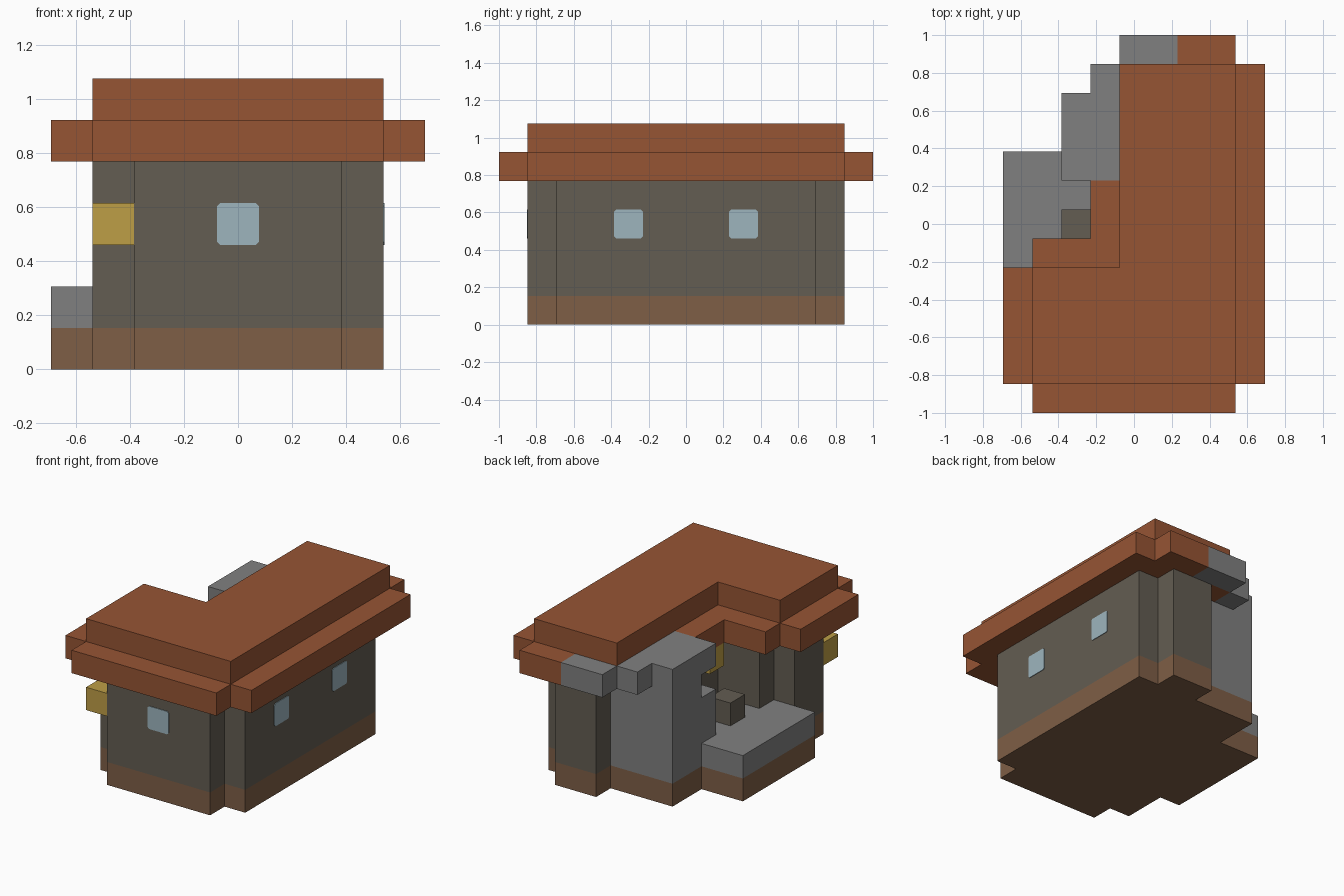
import bpy
import bmesh
from mathutils import Matrix, Vector
from math import pi

if "Cube" in bpy.data.objects:
    bpy.data.objects.remove(bpy.data.objects["Cube"], do_unlink=True)

U = 2 / 13                      # one block
ORIGIN = Vector((4.5, 6.5, 0))  # block grid centre


def material(name, rgb):
    mat = bpy.data.materials.new(name)
    mat.use_nodes = True
    color = (*rgb, 1)
    mat.diffuse_color = color
    mat.node_tree.nodes["Principled BSDF"].inputs["Base Color"].default_value = color
    return mat


roof_tile = material("roof tile", (0.305, 0.089, 0.034))
wall_stone = material("wall stone", (0.125, 0.109, 0.084))
earth = material("brown earth", (0.209, 0.112, 0.061))
grey_stone = material("grey stone", (0.216, 0.216, 0.216))
lamp_gold = material("lamp gold", (0.515, 0.342, 0.061))
glass = material("pale glass", (0.337, 0.462, 0.515))


def finish(name, bm, mat):
    bmesh.ops.recalc_face_normals(bm, faces=bm.faces)
    mesh = bpy.data.meshes.new(name)
    bm.to_mesh(mesh)
    bm.free()
    mesh.materials.append(mat)
    obj = bpy.data.objects.new(name, mesh)
    bpy.context.collection.objects.link(obj)
    return obj


def prism(name, outline, bottom, top, mat):
    """Extrude a block-grid outline between two block heights."""
    bm = bmesh.new()
    verts = [bm.verts.new((Vector((x, y, bottom)) - ORIGIN) * U) for x, y in outline]
    face = bm.faces.new(verts)
    out = bmesh.ops.extrude_face_region(bm, geom=[face])
    moved = [g for g in out["geom"] if isinstance(g, bmesh.types.BMVert)]
    bmesh.ops.translate(bm, vec=(0, 0, (top - bottom) * U), verts=moved)
    return finish(name, bm, mat)


def rect(x0, y0, x1, y1):
    return [(x0, y0), (x1, y0), (x1, y1), (x0, y1)]


def block(name, x, y, z, mat):
    return prism(name, rect(x, y, x + 1, y + 1), z, z + 1, mat)


def window(name, centre, turn):
    """Thin pane with clipped corners, facing -y before turning."""
    bm = bmesh.new()
    h, c = U / 2, 0.01
    ring = []
    for sx, sz in ((1, 1), (-1, 1), (-1, -1), (1, -1)):
        pair = [(sx * h, sz * (h - c)), (sx * (h - c), sz * h)]
        ring += pair if sx * sz > 0 else pair[::-1]
    face = bm.faces.new([bm.verts.new((x, 0, z)) for x, z in ring])
    out = bmesh.ops.extrude_face_region(bm, geom=[face])
    moved = [g for g in out["geom"] if isinstance(g, bmesh.types.BMVert)]
    bmesh.ops.translate(bm, vec=(0, -0.004, 0), verts=moved)
    place = Matrix.Translation((Vector(centre) - ORIGIN) * U) @ Matrix.Rotation(turn, 4, "Z")
    bm.transform(place)
    return finish(name, bm, glass)


# Earth foundation under the house, chimney and terrace
foundation = [(2, 1), (7, 1), (7, 2), (8, 2), (8, 11), (7, 11), (7, 12), (5, 12),
              (5, 11), (2, 11), (2, 9), (0, 9), (0, 4), (1, 4), (1, 2), (2, 2)]
prism("foundation", foundation, 0, 1, earth)

# House walls with stepped corners
walls = [(2, 1), (7, 1), (7, 2), (8, 2), (8, 11), (7, 11), (7, 12), (5, 12),
         (5, 8), (4, 8), (4, 5), (2, 5), (2, 4), (1, 4), (1, 2), (2, 2)]
prism("walls", walls, 1, 5, wall_stone)

# Terrace and the small stone seat on it
terrace = [(0, 4), (2, 4), (2, 5), (4, 5), (4, 8), (2, 8), (2, 9), (0, 9)]
prism("terrace", terrace, 1, 2, grey_stone)
block("terrace_seat", 2, 6, 2, wall_stone)

# Grey stone tower with an opening high in one corner
prism("tower", rect(2, 8, 5, 11), 1, 4, grey_stone)
prism("tower_opening", [(2, 9), (3, 9), (3, 8), (5, 8), (5, 11), (2, 11)],
      4, 5, grey_stone)
prism("tower_cap", [(2, 8), (4, 8), (4, 12), (3, 12), (3, 11), (2, 11)],
      5, 6, grey_stone)
prism("stone_eave", rect(4, 12, 6, 13), 5, 6, grey_stone)

# Two roof layers
eaves = [(1, 0), (8, 0), (8, 1), (9, 1), (9, 12), (8, 12), (8, 13), (6, 13), (6, 12),
         (4, 12), (4, 8), (3, 8), (3, 6), (1, 6), (1, 5), (0, 5), (0, 1), (1, 1)]
prism("lower_roof", eaves, 5, 6, roof_tile)
prism("upper_roof", [(1, 1), (8, 1), (8, 12), (4, 12), (4, 5), (1, 5)], 6, 7, roof_tile)

# Lamps
block("front_lamp", 1, 1, 3, lamp_gold)
block("porch_lamp", 3, 6, 4, lamp_gold)

# Windows
window("front_window", (4.5, 1, 3.5), 0)
for label, y in (("front", 4.5), ("back", 8.5)):
    window("left_window_" + label, (8, y, 3.5), pi / 2)
